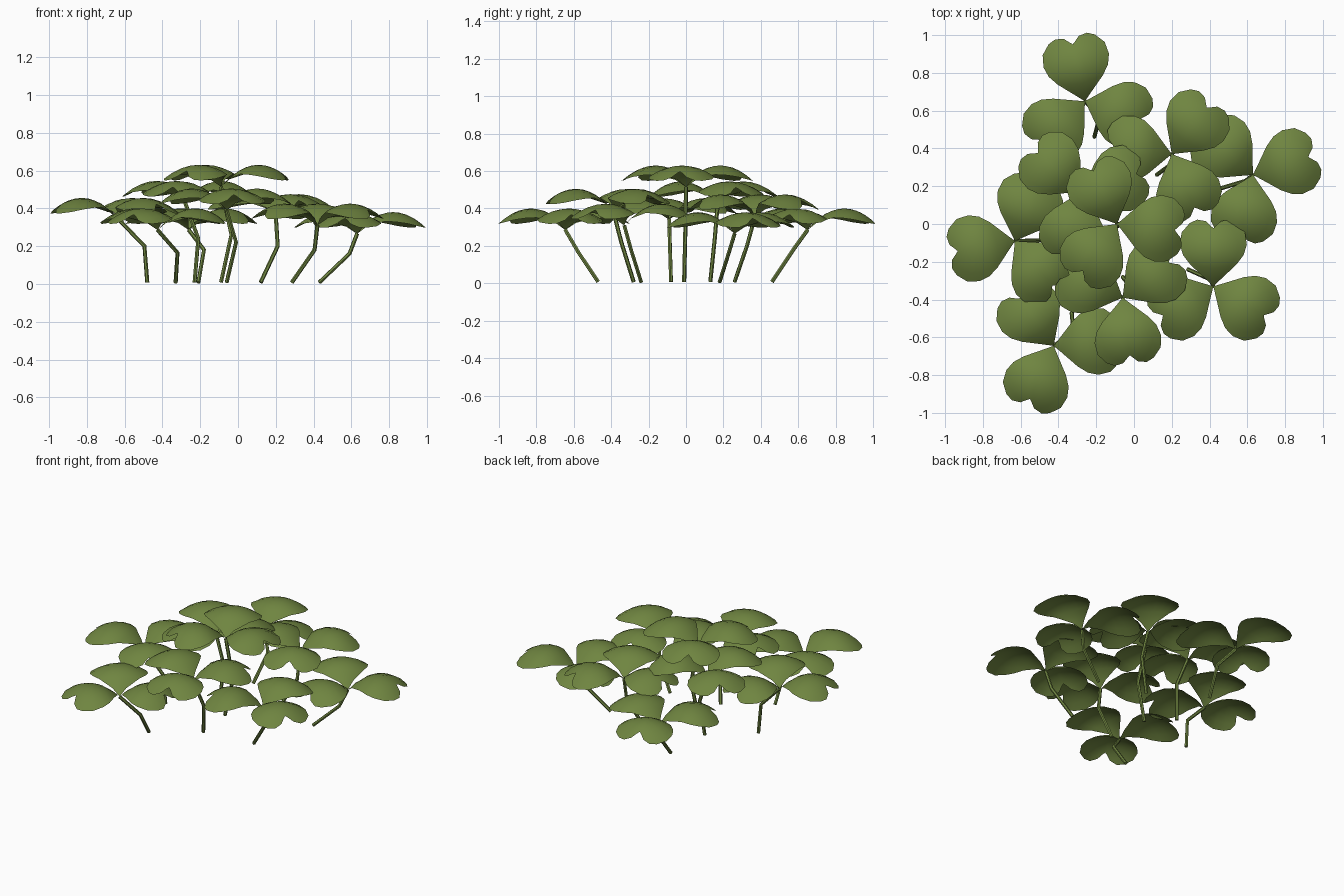
import bpy
import bmesh
from math import radians
from mathutils import Matrix, Vector

if "Cube" in bpy.data.objects:
    bpy.data.objects.remove(bpy.data.objects["Cube"], do_unlink=True)

green = bpy.data.materials.new("leaf_green")
green.use_nodes = True
green.diffuse_color = (0.16, 0.235, 0.052, 1)
green.node_tree.nodes["Principled BSDF"].inputs["Base Color"].default_value = green.diffuse_color

# Half of the heart outline (along, across) and the matching points on the midrib
OUTLINE = [(0.04, 0.042), (0.115, 0.122), (0.165, 0.16), (0.22, 0.177), (0.285, 0.168),
           (0.335, 0.125), (0.353, 0.085), (0.345, 0.04), (0.32, 0.014)]
MIDRIB = [0.04, 0.095, 0.13, 0.165, 0.2, 0.235, 0.265, 0.288, 0.302]
STEPS = 4


def dome(u, v):
    """Leaf surface: an arch along the midrib that droops to both sides."""
    return Vector((u, v, 0.115 - 2.875 * (u - 0.2) ** 2 - 1.9 * v * v))


def add_leaf(bm, matrix):
    """One heart-shaped leaflet pointing along +x before the transform."""
    def vert(u, v):
        return bm.verts.new(matrix @ dome(u, v))

    rows = []
    for (u, v), mid in zip(OUTLINE, MIDRIB):
        row = []
        for i in range(-STEPS, STEPS + 1):
            t = i / STEPS
            row.append(vert(mid + (u - mid) * abs(t), v * t))
        rows.append(row)
    tip, notch = vert(0, 0), vert(0.308, 0)
    for i in range(2 * STEPS):
        bm.faces.new((tip, rows[0][i], rows[0][i + 1])[::-1])
        bm.faces.new((rows[-1][i], notch, rows[-1][i + 1])[::-1])
        for a, b in zip(rows, rows[1:]):
            bm.faces.new((a[i], b[i], b[i + 1], a[i + 1]))


def finish(obj):
    bpy.ops.object.select_all(action="DESELECT")
    obj.select_set(True)
    bpy.context.view_layer.objects.active = obj
    if obj.type == "CURVE":
        bpy.ops.object.convert(target="MESH")
    bpy.ops.object.shade_smooth_by_angle(angle=radians(50))


def add_object(name, data):
    data.materials.append(green)
    obj = bpy.data.objects.new(name, data)
    bpy.context.collection.objects.link(obj)
    finish(obj)


def clover(name, hub, turn, base, bend):
    """Three leaflets around a hub, on a stem with one bend."""
    hub = Vector(hub)
    bm = bmesh.new()
    for k in range(3):
        add_leaf(bm, Matrix.Translation(hub) @ Matrix.Rotation(radians(turn + 120 * k), 4, "Z"))
    bmesh.ops.recalc_face_normals(bm, faces=bm.faces)
    if sum(f.normal.z for f in bm.faces) < 0:
        bmesh.ops.reverse_faces(bm, faces=bm.faces)
    mesh = bpy.data.meshes.new(name + "_leaves")
    bm.to_mesh(mesh)
    bm.free()
    add_object(name + "_leaves", mesh)

    curve = bpy.data.curves.new(name + "_stem", "CURVE")
    curve.dimensions = "3D"
    curve.bevel_depth = 0.011
    curve.bevel_resolution = 1
    curve.use_fill_caps = True
    spline = curve.splines.new("POLY")
    spline.points.add(2)
    bend_y = base[1] + (hub.y - base[1]) * 0.6
    path = [(base[0], base[1], 0.008), (bend[0], bend_y, bend[1]), hub]
    for point, co in zip(spline.points, path):
        point.co = (*co, 1)
    add_object(name + "_stem", curve)


# Clovers: hub, turn of the first leaflet, stem foot (x, y), stem bend (x, z)
clover("back_clover", (-0.26, 0.65, 0.285), 102, (-0.21, 0.46), (-0.18, 0.18))
clover("back_left_clover", (0.2, 0.37, 0.36), 53, (0.12, 0.26), (0.21, 0.2))
clover("left_clover", (0.63, 0.26, 0.265), 18, (0.43, 0.18), (0.59, 0.16))
clover("front_left_clover", (0.42, -0.33, 0.31), 90, (0.285, -0.24), (0.405, 0.18))
clover("front_clover", (-0.06, -0.39, 0.39), 37, (-0.06, -0.28), (-0.01, 0.22))
clover("front_right_clover", (-0.425, -0.645, 0.285), 6, (-0.33, -0.47), (-0.32, 0.165))
clover("right_clover", (-0.63, -0.09, 0.34), 70, (-0.48, -0.08), (-0.495, 0.2))
clover("inner_back_clover", (-0.28, 0.17, 0.43), 18, (-0.23, 0.13), (-0.21, 0.24))
clover("top_clover", (-0.09, 0.0, 0.515), 114, (-0.09, -0.01), (-0.035, 0.26))
